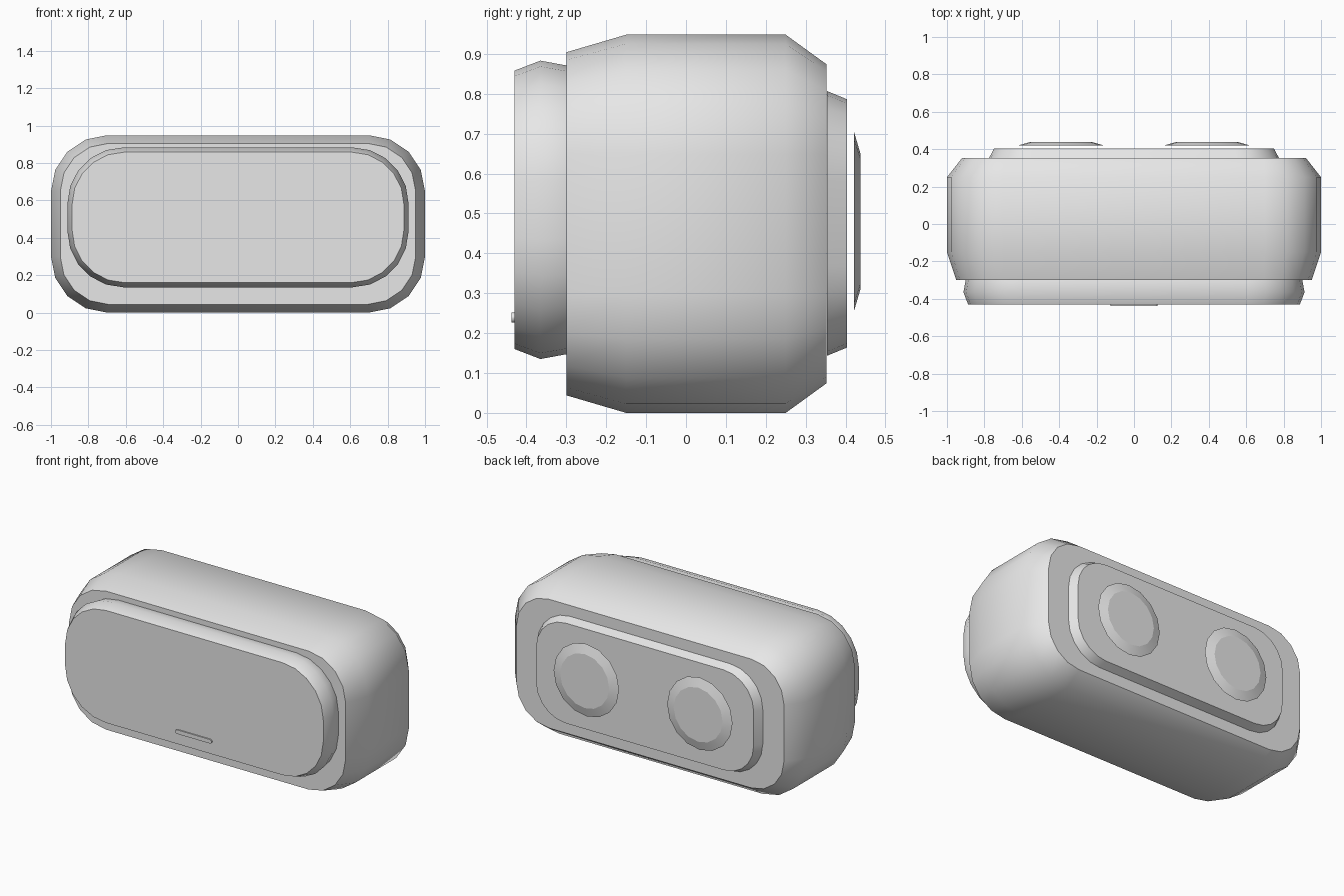
import bpy, bmesh, math

if "Cube" in bpy.data.objects:
    bpy.data.objects.remove(bpy.data.objects["Cube"])

grey = bpy.data.materials.new("light_grey")
grey.diffuse_color = (0.8, 0.8, 0.8, 1)
grey.use_nodes = True
grey.node_tree.nodes["Principled BSDF"].inputs["Base Color"].default_value = grey.diffuse_color


def outline(hx, hz, r, seg):
    """Rounded rectangle in x/z, with seg segments per corner."""
    pts = []
    for k, (sx, sz) in enumerate([(1, 1), (-1, 1), (-1, -1), (1, -1)]):
        for i in range(seg + 1):
            a = math.pi / 2 * (k + i / seg)
            pts.append((sx * (hx - r) + r * math.cos(a),
                        sz * (hz - r) + r * math.sin(a)))
    return pts


def circle(r, n):
    return [(r * math.cos(math.tau * i / n), r * math.sin(math.tau * i / n))
            for i in range(n)]


def loft(name, sections, cx, cz, angle=40):
    """Closed skin through (y, outline) sections running front to back."""
    bm = bmesh.new()
    rings = [[bm.verts.new((cx + x, y, cz + z)) for x, z in pts]
             for y, pts in sections]
    n = len(rings[0])
    for a, b in zip(rings, rings[1:]):
        for i in range(n):
            j = (i + 1) % n
            bm.faces.new((a[i], a[j], b[j], b[i]))
    bm.faces.new(rings[0])
    bm.faces.new(rings[-1][::-1])
    bmesh.ops.recalc_face_normals(bm, faces=bm.faces)
    me = bpy.data.meshes.new(name)
    bm.to_mesh(me)
    bm.free()
    me.materials.append(grey)
    ob = bpy.data.objects.new(name, me)
    bpy.context.collection.objects.link(ob)
    bpy.ops.object.select_all(action='DESELECT')
    ob.select_set(True)
    bpy.context.view_layer.objects.active = ob
    bpy.ops.object.shade_smooth_by_angle(angle=math.radians(angle))
    return ob


# Main housing, chamfered toward front and back
loft("housing", [
    (-0.30, outline(0.95, 0.43, 0.255, 4)),
    (-0.15, outline(1.00, 0.474, 0.30, 4)),
    (0.25, outline(1.00, 0.474, 0.30, 4)),
    (0.352, outline(0.92, 0.40, 0.225, 4)),
], 0, 0.474)

# Front cover with a bevelled rim
loft("front_cover", [
    (-0.43, outline(0.887, 0.349, 0.28, 5)),
    (-0.365, outline(0.912, 0.374, 0.30, 5)),
    (-0.30, outline(0.90, 0.362, 0.29, 5)),
], 0, 0.509)

# Raised plate behind the lenses
loft("rear_plate", [
    (0.353, outline(0.775, 0.332, 0.225, 5)),
    (0.404, outline(0.748, 0.311, 0.205, 5)),
], 0, 0.475)

# Pair of shallow lenses
for side, x in (("left", -0.39), ("right", 0.39)):
    loft(side + "_lens", [
        (0.421, circle(0.225, 16)),
        (0.438, circle(0.168, 16)),
    ], x, 0.48, 15)

# Thin indicator bar on the front cover
loft("indicator_bar", [
    (-0.438, outline(0.125, 0.0125, 0.012, 3)),
    (-0.429, outline(0.125, 0.0125, 0.012, 3)),
], 0, 0.239)
